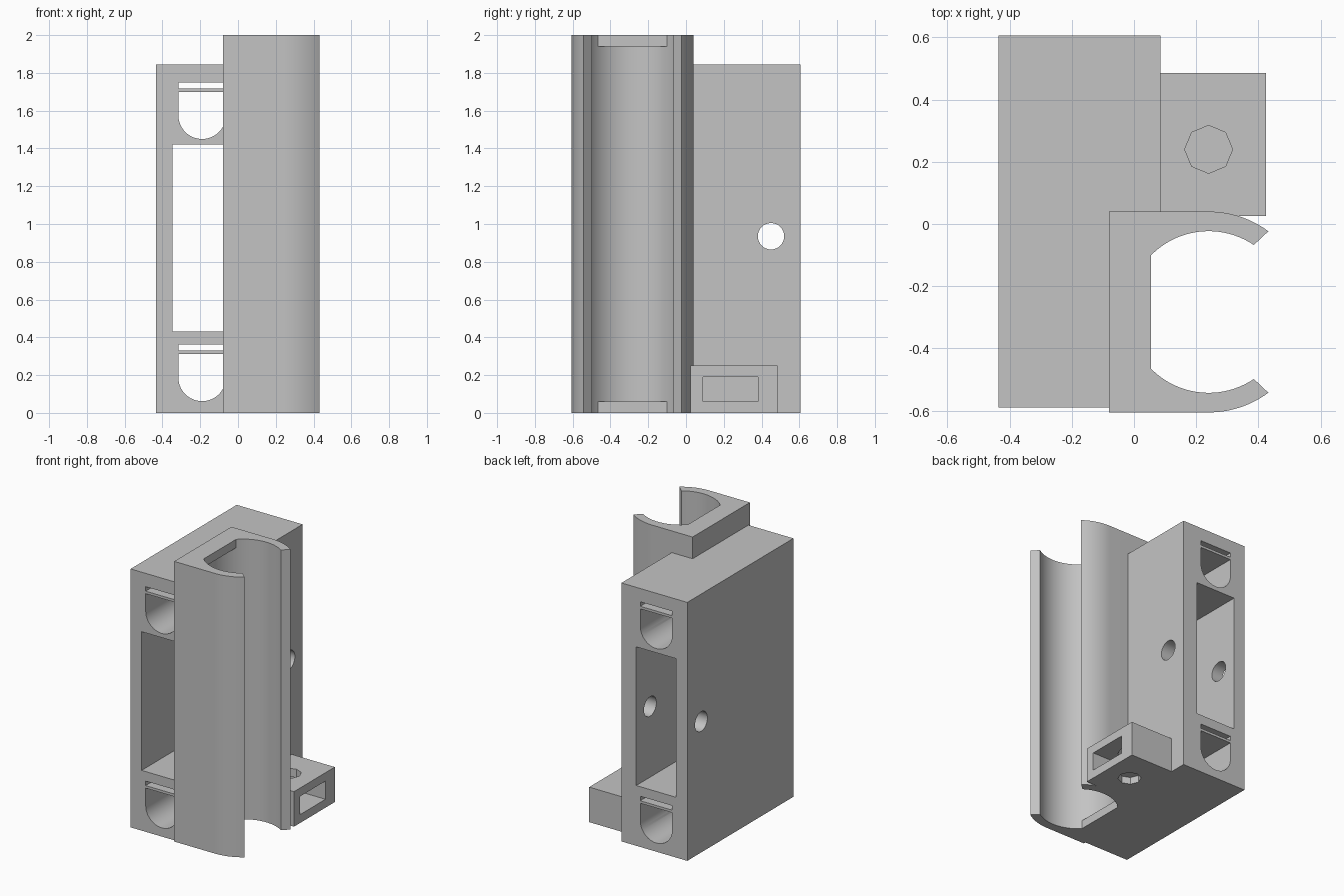
import bpy, bmesh
from math import sin, cos, pi, radians
from mathutils import Matrix

if "Cube" in bpy.data.objects:
    bpy.data.objects.remove(bpy.data.objects["Cube"], do_unlink=True)

grey = bpy.data.materials.new("plain grey")
grey.use_nodes = True
colour = (0.55, 0.55, 0.55, 1)
grey.diffuse_color = colour
grey.node_tree.nodes["Principled BSDF"].inputs["Base Color"].default_value = colour


def prism(name, points, low, high, axis="z"):
    """Extrude a closed outline along z, or an (x, z) outline along y, or a (y, z) one along x."""
    place = {"z": lambda a, b, h: (a, b, h),
             "y": lambda a, b, h: (a, h, b),
             "x": lambda a, b, h: (h, a, b)}[axis]
    bm = bmesh.new()
    face = bm.faces.new([bm.verts.new(place(a, b, low)) for a, b in points])
    top = bmesh.ops.extrude_face_region(bm, geom=[face])["geom"]
    verts = [v for v in top if isinstance(v, bmesh.types.BMVert)]
    bmesh.ops.translate(bm, verts=verts, vec=place(0, 0, high - low))
    bmesh.ops.recalc_face_normals(bm, faces=bm.faces)
    mesh = bpy.data.meshes.new(name)
    bm.to_mesh(mesh)
    bm.free()
    mesh.materials.append(grey)
    obj = bpy.data.objects.new(name, mesh)
    bpy.context.collection.objects.link(obj)
    return obj


def rect(a0, a1, b0, b1):
    return [(a0, b0), (a1, b0), (a1, b1), (a0, b1)]


def arc(ca, cb, r, start, end, steps):
    angles = [radians(start + (end - start) * i / steps) for i in range(steps + 1)]
    return [(ca + r * cos(t), cb + r * sin(t)) for t in angles]


def circle(ca, cb, r, sides):
    return arc(ca, cb, r, 0, 360, sides)[:-1]


def combine(target, tool, operation):
    mod = target.modifiers.new(operation, "BOOLEAN")
    mod.operation = operation
    mod.solver = "EXACT"
    mod.object = tool
    bpy.context.view_layer.objects.active = target
    bpy.ops.object.modifier_apply(modifier=mod.name)
    bpy.data.objects.remove(tool, do_unlink=True)


# Main block, stepped around the clip
holder = prism("mounting_block", [(-0.435, -0.59), (-0.05, -0.59), (-0.05, 0.02),
                                  (0.085, 0.02), (0.085, 0.607), (-0.435, 0.607)], 0, 1.845)

# Front-to-back openings: central window, rounded channels and thin slots
openings = [rect(-0.348, -0.032, 0.43, 1.42)]
for base in (0.062, 1.45):
    openings.append(arc(-0.19, base + 0.126, 0.126, 180, 360, 24)
                    + [(-0.064, base + 0.25), (-0.316, base + 0.25)])
    openings.append(rect(-0.316, -0.064, base + 0.268, base + 0.3))
for outline in openings:
    combine(holder, prism("opening_cutter", outline, -0.8, 0.8, "y"), "DIFFERENCE")

# Side-to-side bolt hole
combine(holder, prism("bolt_cutter", circle(0.45, 0.935, 0.07, 32), -0.8, 0.8, "x"), "DIFFERENCE")

# Open clip: jaws with slanted tips, round bore narrowed by a lip at each end
CX, CY, OUTER, INNER = 0.24, -0.283, 0.323, 0.26
outline = (arc(CX, CY, OUTER, 53.5, 90, 16)
           + [(-0.08, CY + OUTER), (-0.08, CY - OUTER)]
           + arc(CX, CY, OUTER, 270, 306.5, 16)
           + arc(CX, CY, INNER, 304, 56, 64))
clip = prism("clip", outline, 0, 2)
lips = [prism("end_lip", rect(-0.06, 0.055, -0.5, -0.07), low, low + 0.06) for low in (0, 1.94)]
for lip in lips:
    combine(clip, lip, "UNION")
combine(holder, clip, "UNION")

# Nut box with a side pocket and an eight-sided bolt hole above and below
box = prism("nut_box", rect(0.06, 0.425, 0.025, 0.485), 0, 0.25)
combine(box, prism("pocket_cutter", rect(0.09, 0.38, 0.06, 0.19), 0.12, 0.6, "x"), "DIFFERENCE")
for low, high in ((0.15, 0.4), (-0.1, 0.05)):
    combine(box, prism("nut_cutter", circle(0.24, 0.24, 0.077, 8), low, high), "DIFFERENCE")
combine(holder, box, "UNION")

# Smooth the curved walls, keep the edges crisp
holder.name = "tube_clip_bracket"
bpy.ops.object.select_all(action="DESELECT")
holder.select_set(True)
bpy.context.view_layer.objects.active = holder
bpy.ops.object.shade_smooth_by_angle(angle=radians(30))
